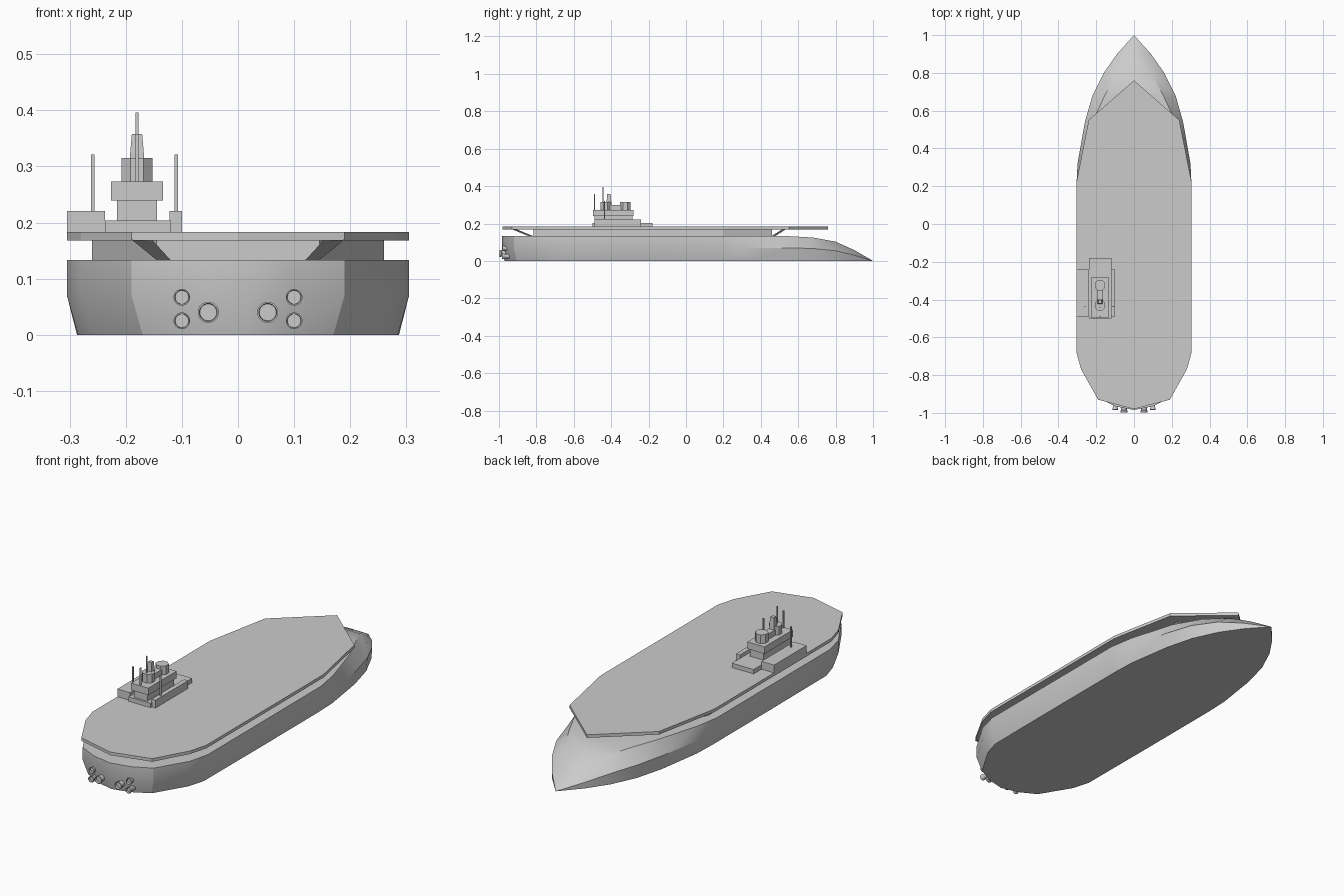
import bpy, bmesh, math
from mathutils import Vector

if "Cube" in bpy.data.objects:
    bpy.data.objects.remove(bpy.data.objects["Cube"])


def finish(name, bm, smooth=None):
    bmesh.ops.remove_doubles(bm, verts=bm.verts, dist=1e-5)
    bmesh.ops.recalc_face_normals(bm, faces=bm.faces)
    me = bpy.data.meshes.new(name)
    bm.to_mesh(me)
    bm.free()
    ob = bpy.data.objects.new(name, me)
    bpy.context.collection.objects.link(ob)
    if smooth:
        bpy.ops.object.select_all(action='DESELECT')
        ob.select_set(True)
        bpy.context.view_layer.objects.active = ob
        bpy.ops.object.shade_smooth_by_angle(angle=math.radians(smooth))
    return ob


def prism(name, plan, z0, z1):
    """Extrude a plan outline vertically."""
    bm = bmesh.new()
    lo = [bm.verts.new((x, y, z0)) for x, y in plan]
    hi = [bm.verts.new((x, y, z1)) for x, y in plan]
    bm.faces.new(lo)
    bm.faces.new(hi)
    for i in range(len(plan)):
        j = (i + 1) % len(plan)
        bm.faces.new((lo[i], lo[j], hi[j], hi[i]))
    return finish(name, bm)


def box(name, x0, x1, y0, y1, z0, z1):
    return prism(name, [(x0, y0), (x1, y0), (x1, y1), (x0, y1)], z0, z1)


def mirrored(half):
    """Close a half outline about x = 0."""
    return half + [(-x, y) for x, y in reversed(half) if x > 0]


def lathe(name, profile, centre, axis, sides, smooth=None):
    """Revolve (radius, offset) points about a y or z axis."""
    bm = bmesh.new()
    rings = []
    for r, d in profile:
        ring = []
        for k in range(sides):
            a = 2 * math.pi * (k + 0.5) / sides
            u, v = r * math.cos(a), r * math.sin(a)
            p = (u, v, d) if axis == 'z' else (u, d, v)
            ring.append(bm.verts.new(Vector(centre) + Vector(p)))
        rings.append(ring)
    for a, b in zip(rings, rings[1:]):
        for k in range(sides):
            j = (k + 1) % sides
            bm.faces.new((a[k], a[j], b[j], b[k]))
    bm.faces.new(rings[0])
    bm.faces.new(rings[-1])
    return finish(name, bm, smooth)


# Hull: stations of y, bottom, knuckle and top half widths, top height
stations = [
    (-0.985, 0, 0, 0, .133), (-0.965, .085, .10, .10, .133),
    (-0.92, .17, .19, .19, .133), (-0.77, .26, .28, .28, .133),
    (-0.67, .285, .305, .305, .133), (-0.2, .287, .305, .305, .133),
    (0.2, .287, .305, .305, .133), (0.32, .283, .299, .285, .133),
    (0.54, .25, .26, .22, .133), (0.68, .213, .22, .155, .125),
    (0.8, .157, .16, .09, .103), (0.9, .089, .09, .04, .058),
    (1.0, 0, 0, 0, 0)]
bm = bmesh.new()
rings = []
for y, wb, wm, wt, h in stations:
    yb = y + 0.015 if y < -0.7 else y
    half = [(wb, yb, 0), (wm, y, h * .53), (wt, y, h)]
    pts = half + [(-x, v, z) for x, v, z in reversed(half)]
    rings.append([bm.verts.new(p) for p in pts])
for a, b in zip(rings, rings[1:]):
    for k in range(6):
        j = (k + 1) % 6
        bm.faces.new((a[k], a[j], b[j], b[k]))
finish("hull", bm, 30)

# Support wall and flight deck
prism("support_wall", mirrored([(.145, -.815), (.26, -.5), (.26, .2), (.145, .46)]), .13, .17)
prism("deck", mirrored([(0, -.98), (.19, -.93), (.28, -.77), (.305, -.68),
                        (.305, .22), (.24, .55), (0, .76)]), .168, .183)


# Slanted deck struts at both ends
def strut(name, low, high, w0, w1, t):
    bm = bmesh.new()
    v = []
    for (x, y, z), w in ((low, w0), (high, w1)):
        for dx, dy in ((-w, -t), (w, -t), (w, t), (-w, t)):
            v.append(bm.verts.new((x + dx, y + dy, z)))
    for f in ((0, 1, 2, 3), (4, 5, 6, 7), (0, 1, 5, 4), (1, 2, 6, 5), (2, 3, 7, 6), (3, 0, 4, 7)):
        bm.faces.new([v[i] for i in f])
    finish(name, bm)


for s, side in ((1, "right"), (-1, "left")):
    strut("stern_strut_" + side, (s * .13, -.825, .131), (s * .172, -.92, .17), .012, .018, .012)
    strut("bow_strut_" + side, (s * .13, .465, .131), (s * .165, .525, .17), .012, .018, .01)
    # Stern nozzles, with recessed ends
    for i, (x, z, r, y) in enumerate([(.10, .067, .015, -.982), (.10, .025, .015, -.985),
                                      (.053, .04, .019, -.997)]):
        lathe(f"nozzle_{side}_{i}", [(r * .8, .06), (r * .8, .012), (r, .008), (r, 0),
                                     (r * .85, 0), (r * .8, .01)],
              (s * x, y, z), 'y', 16, 40)

# Island tower, stacked tiers
X = -.18
box("island_base", -.237, -.12, -.5, -.18, .18, .204)
box("island_side_platform", -.305, -.237, -.49, -.24, .18, .221)
box("island_inner_platform", -.122, -.10, -.49, -.24, .18, .221)
box("island_lower_tier", X - .036, X + .036, -.49, -.285, .2, .24)
box("island_upper_tier", X - .046, X + .046, -.497, -.28, .239, .273)
box("island_link", X - .016, X + .016, -.43, -.33, .27, .3)
for name, y in (("bridge_house", -.325), ("aft_house", -.43)):
    lathe(name, [(.03, .27), (.03, .315)], (X, y, 0), 'z', 8)

# Funnel and masts
lathe("funnel", [(.021, .272), (.017, .325), (.013, .358)], (X, -.412, 0), 'z', 4)
for name, x, y, z0, z1 in (("main_mast", X, -.443, .31, .396), ("aft_mast", X, -.49, .27, .357),
                           ("outer_mast", -.259, -.436, .22, .321),
                           ("inner_mast", -.11, -.436, .22, .321)):
    box(name, x - .003, x + .003, y - .003, y + .003, z0, z1)
